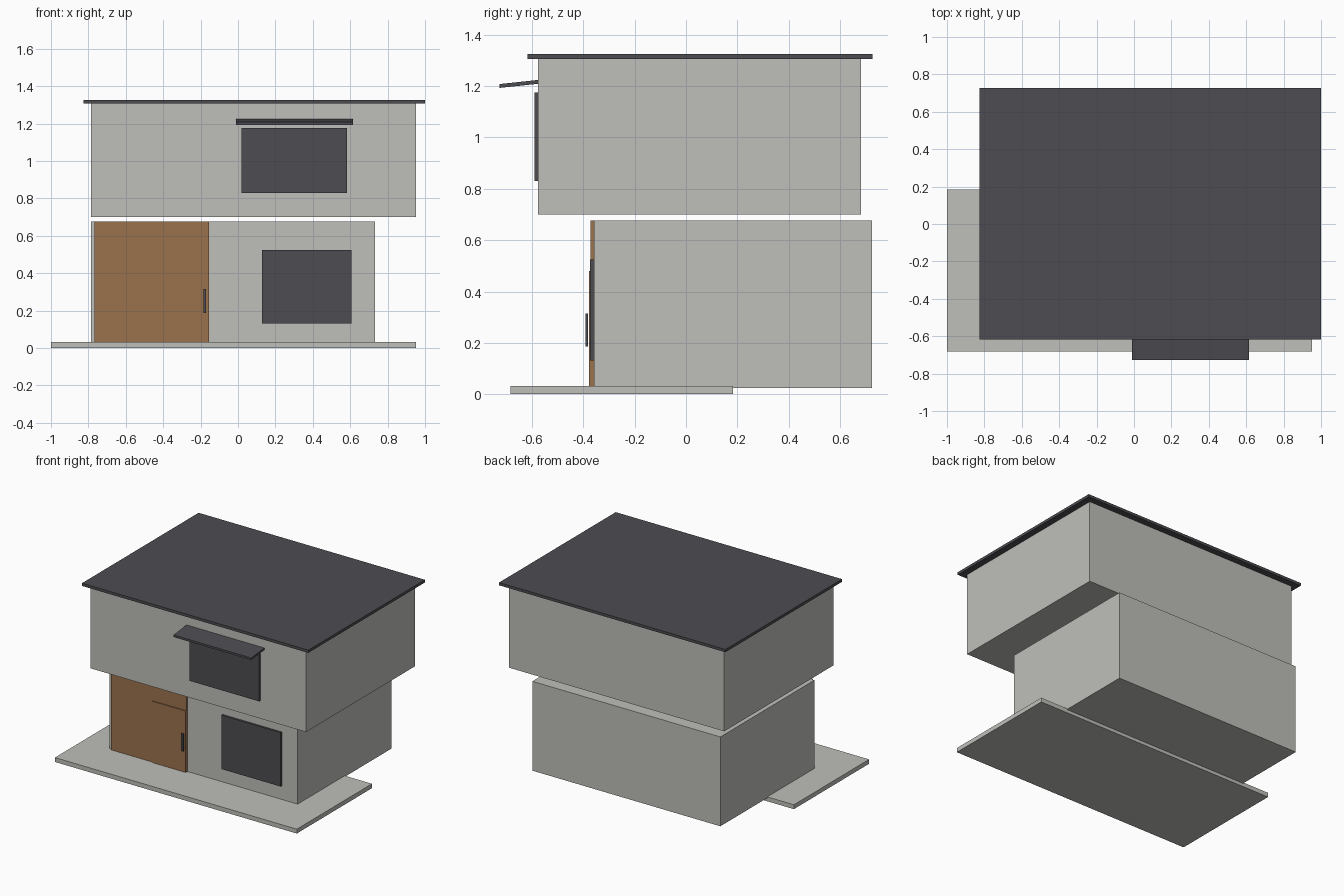
import bpy
import bmesh

cube = bpy.data.objects.get("Cube")
if cube:
    bpy.data.objects.remove(cube, do_unlink=True)


def material(name, rgb):
    mat = bpy.data.materials.new(name)
    mat.use_nodes = True
    mat.diffuse_color = (*rgb, 1)
    mat.node_tree.nodes["Principled BSDF"].inputs["Base Color"].default_value = (*rgb, 1)
    return mat


plaster = material("pale grey plaster", (0.52, 0.52, 0.49))
slate = material("dark slate", (0.074, 0.072, 0.082))
wood = material("warm wood", (0.33, 0.17, 0.076))


def box(name, x, y, z, mat, rise=0.0):
    """Box spanning the (low, high) ranges; rise lifts its back edge into a slope."""
    bm = bmesh.new()
    bmesh.ops.create_cube(bm, size=1)
    for v in bm.verts:
        back = v.co.y > 0
        v.co = [r[int(c > 0)] for r, c in zip((x, y, z), v.co)]
        if back:
            v.co.z += rise
    mesh = bpy.data.meshes.new(name)
    bm.to_mesh(mesh)
    bm.free()
    mesh.materials.append(mat)
    obj = bpy.data.objects.new(name, mesh)
    bpy.context.collection.objects.link(obj)
    return obj


# Main masses
upper_front, lower_front = -0.577, -0.359
box("terrace_slab", (-1, 0.953), (-0.683, 0.184), (0, 0.032), plaster)
box("lower_storey", (-0.785, 0.733), (lower_front, 0.725), (0.024, 0.676), plaster)
box("upper_storey", (-0.785, 0.953), (upper_front, 0.681), (0.70, 1.306), plaster)
box("flat_roof", (-0.827, 1), (-0.618, 0.727), (1.306, 1.326), slate)

# Wooden entrance
box("entrance_panel", (-0.766, -0.155), (-0.371, lower_front), (0.032, 0.676), wood)
box("door_leaf", (-0.425, -0.158), (-0.378, -0.371), (0.032, 0.48), wood)
box("door_handle", (-0.185, -0.17), (-0.391, -0.382), (0.186, 0.315), slate)

# Windows and sloping awning
box("lower_window", (0.128, 0.606), (-0.374, lower_front), (0.132, 0.525), slate)
box("upper_window", (0.02, 0.584), (-0.59, upper_front), (0.83, 1.176), slate)
box("window_awning", (-0.012, 0.616), (-0.727, upper_front), (1.193, 1.208), slate, rise=0.016)
